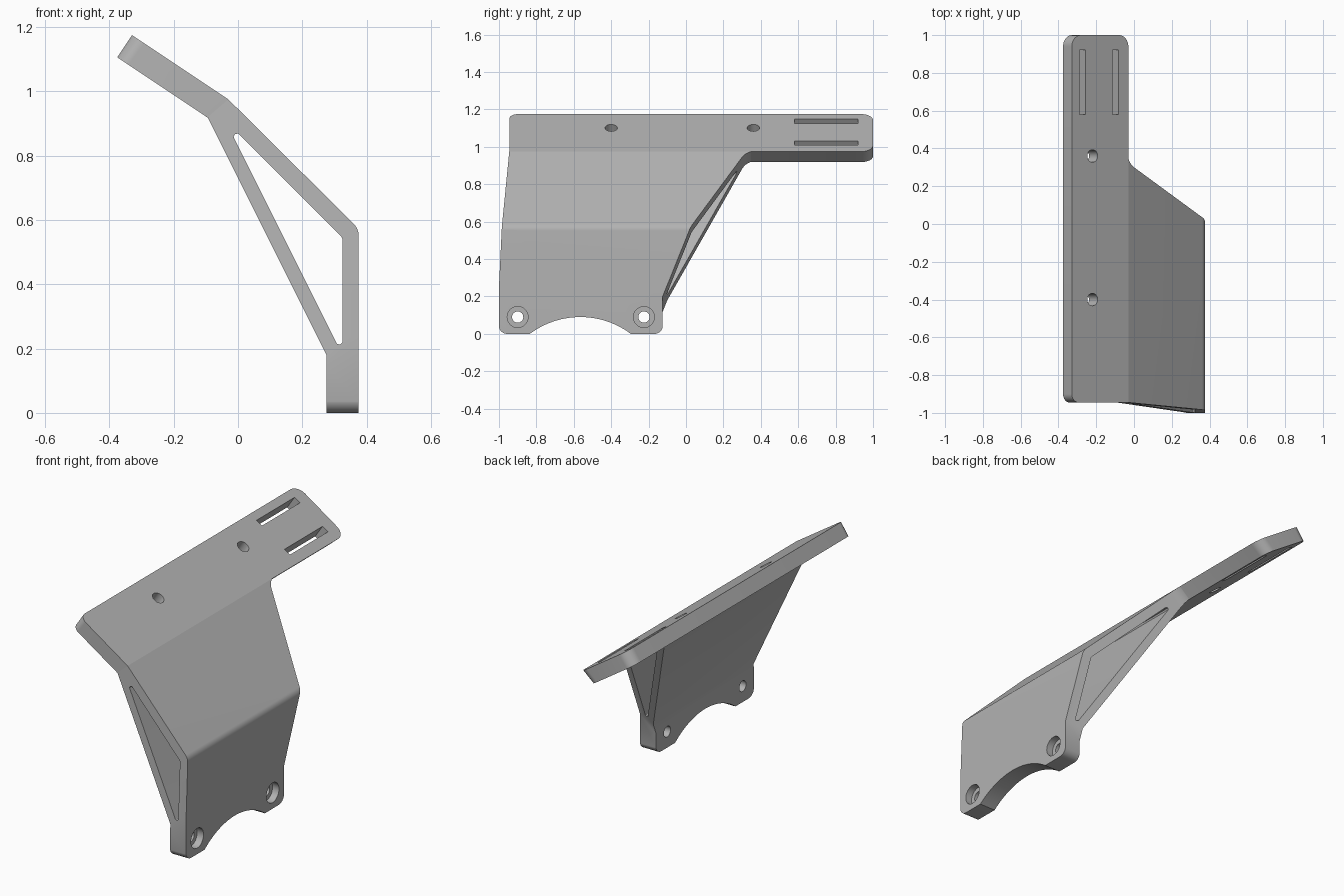
import bpy, bmesh, math
from mathutils import Vector

old = bpy.data.objects.get("Cube")
if old:
    bpy.data.objects.remove(old, do_unlink=True)

X, Y, Z = Vector((1, 0, 0)), Vector((0, 1, 0)), Vector((0, 0, 1))
O = Vector((0, 0, 0))

grey = bpy.data.materials.new("matte_grey")
grey.use_nodes = True
grey.diffuse_color = (0.45, 0.45, 0.45, 1)
grey.node_tree.nodes["Principled BSDF"].inputs["Base Color"].default_value = grey.diffuse_color


def rounded(points, steps=8):
    """Outline from (a, b) or (a, b, radius) corners, with filleted corners."""
    out = []
    for i, p in enumerate(points):
        c = Vector(p[:2])
        if len(p) < 3:
            out.append(c)
            continue
        d1 = (Vector(points[i - 1][:2]) - c).normalized()
        d2 = (Vector(points[(i + 1) % len(points)][:2]) - c).normalized()
        half = d1.angle(d2) / 2
        centre = c + (d1 + d2).normalized() * p[2] / math.sin(half)
        start = c + d1 * p[2] / math.tan(half) - centre
        end = c + d2 * p[2] / math.tan(half) - centre
        for k in range(steps + 1):
            t = k / steps
            out.append(centre + (start * (1 - t) + end * t).normalized() * p[2])
    return out


def circle(a, b, r, n=32):
    return [Vector((a + r * math.cos(k * math.tau / n), b + r * math.sin(k * math.tau / n))) for k in range(n)]


def prism(outline, origin, u, v, w, lo, hi):
    """Extrude a (u, v) outline along w from lo to hi."""
    bm = bmesh.new()
    base = [bm.verts.new(origin + u * p[0] + v * p[1] + w * lo) for p in outline]
    face = bm.faces.new(base)
    new = bmesh.ops.extrude_face_region(bm, geom=[face])["geom"]
    bmesh.ops.translate(bm, vec=w * (hi - lo), verts=[g for g in new if isinstance(g, bmesh.types.BMVert)])
    bmesh.ops.recalc_face_normals(bm, faces=bm.faces)
    return bm


def slice_off(bm, point, normal):
    """Remove everything behind the plane and close the cut."""
    bmesh.ops.bisect_plane(bm, geom=bm.verts[:] + bm.edges[:] + bm.faces[:], plane_co=point,
                           plane_no=normal, clear_inner=True, dist=1e-5)
    bmesh.ops.holes_fill(bm, edges=[e for e in bm.edges if e.is_boundary])
    bmesh.ops.recalc_face_normals(bm, faces=bm.faces)


def make(name, bm):
    mesh = bpy.data.meshes.new(name)
    bm.to_mesh(mesh)
    bm.free()
    obj = bpy.data.objects.new(name, mesh)
    bpy.context.collection.objects.link(obj)
    return obj


def combine(target, bm, operation="DIFFERENCE"):
    tool = make("cutter", bm)
    tool.hide_render = True
    mod = target.modifiers.new("combine", "BOOLEAN")
    mod.operation, mod.solver, mod.object = operation, "EXACT", tool
    bpy.context.view_layer.objects.active = target
    bpy.ops.object.modifier_apply(modifier=mod.name)
    bpy.data.objects.remove(tool, do_unlink=True)


# Wall: bent section running front to back, front end slightly raked
section = rounded([(0.275, -0.05), (0.375, -0.05), (0.375, 0.573, 0.05), (-0.03, 0.975),
                   (-0.08, 0.965), (-0.10, 0.93), (0.275, 0.18)])
bm = prism(section, O, X, Z, Y, -1, 0.5)
slice_off(bm, Vector((0.375, -1, 0.25)), Vector((0.05, 1, -0.048)))
bracket = make("bracket", bm)

# Raked back end, filleted where it meets the plate
corner, mitre = Vector((-0.037, 0.976)), Vector((0.065, 0.055))
low, high = corner - mitre * 8, corner + mitre * 4
bm = prism([high, low, (low.x, -0.2), (0.6, -0.2), (0.6, high.y)], O, X, Z, Y, -0.125, 0.7)
rake_point, rake = Vector((0.375, -0.125, 0.2)), Vector((0.333, 1, -0.403))
slice_off(bm, rake_point, rake)


def on_fillet_edge(vert):
    off = Vector((vert.co.x, vert.co.z)) - corner
    return abs((vert.co - rake_point).dot(rake)) < 1e-4 and abs(off.x * mitre.y - off.y * mitre.x) < 1e-4


edges = [e for e in bm.edges if all(on_fillet_edge(v) for v in e.verts)]
bmesh.ops.bevel(bm, geom=edges, offset=0.05, segments=6, profile=0.5, affect="EDGES")
combine(bracket, bm)

# Triangular tunnel through the wall
tunnel = rounded([(-0.04, 0.91, 0.01), (0.325, 0.545, 0.02), (0.325, 0.18, 0.01)])
combine(bracket, prism(tunnel, O, X, Z, Y, -1.3, 0.8))

# Foot underside: rounded corners and a shallow arch
arch = [(-0.565 + 0.45 * math.sin(a), -0.36 + 0.45 * math.cos(a))
        for a in [math.radians(-36.87 + 73.74 * k / 28) for k in range(29)]]
under = rounded([(-1.2, -0.2), (-1.2, 0.07), (-1.001, 0.07), (-1.001, 0, 0.045)] + arch
                + [(-0.124, 0, 0.045), (-0.124, 0.07), (0.1, 0.07), (0.1, -0.2)])
combine(bracket, prism(under, O, Y, Z, X, 0.1, 0.6))

# Counterbored bolt holes in the foot
for y in (-0.9, -0.225):
    combine(bracket, prism(circle(y, 0.09, 0.03), O, Y, Z, X, 0.2, 0.5))
    combine(bracket, prism(circle(y, 0.09, 0.056), O, Y, Z, X, 0.335, 0.5))

# Tilted mounting plate with a mitred edge at the bend
bend = Vector((-0.03, 0, 0.975))
along, normal = Vector((-0.832, 0, 0.555)), Vector((0.555, 0, 0.832))
length, thick = 0.36, 0.083
outline = rounded([(0, -0.945), (length, -0.945, 0.045), (length, 1, 0.06), (0, 1, 0.06)])
bm = prism(outline, bend, along, Y, normal, -thick, 0)
for v in bm.verts:
    if (v.co - bend).dot(normal) < -thick / 2:
        v.co += along * 0.0236 * (1 - (v.co - bend).dot(along) / length)
combine(bracket, bm, "UNION")

# Plate holes and long slots
for y in (0.36, -0.4):
    combine(bracket, prism(circle(0.228, y, 0.033), bend, along, Y, normal, -0.15, 0.1))
for u in (0.292, 0.081):
    slot = [(u - 0.02, 0.58), (u + 0.02, 0.58), (u + 0.02, 0.92), (u - 0.02, 0.92)]
    combine(bracket, prism(slot, bend, along, Y, normal, -0.15, 0.1))

# Finish: one colour, smooth fillets with crisp edges
bracket.data.materials.clear()
bracket.data.materials.append(grey)
for poly in bracket.data.polygons:
    poly.material_index = 0
bpy.ops.object.select_all(action="DESELECT")
bracket.select_set(True)
bpy.context.view_layer.objects.active = bracket
bpy.ops.object.shade_smooth_by_angle(angle=math.radians(30))
